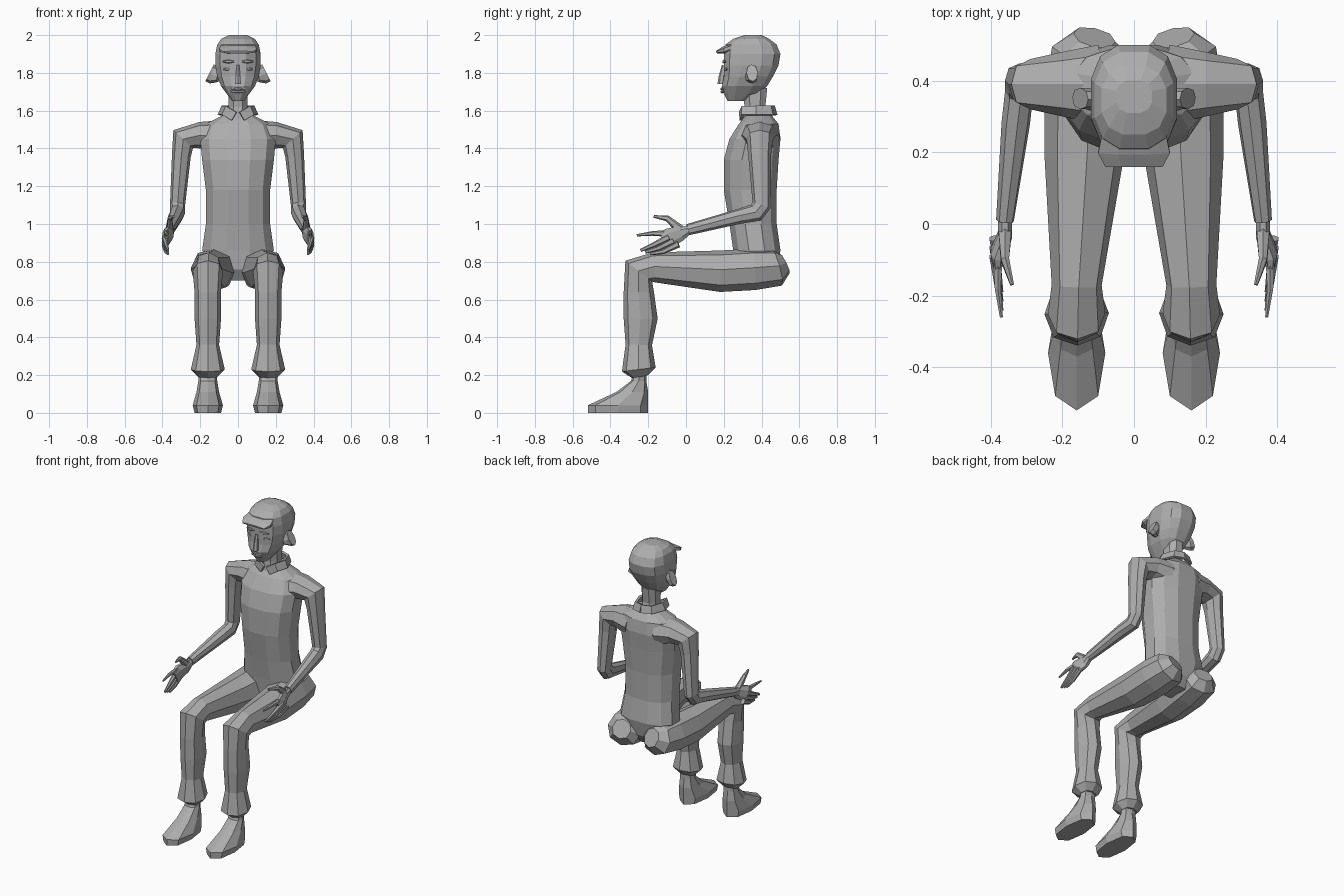
import bpy, bmesh
from math import cos, sin, pi, copysign
from mathutils import Vector

cube = bpy.data.objects.get("Cube")
if cube:
    bpy.data.objects.remove(cube, do_unlink=True)

shade = .42
color = (shade, shade, shade, 1)
grey = bpy.data.materials.new("plain grey")
grey.use_nodes = True
grey.diffuse_color = color
grey.node_tree.nodes["Principled BSDF"].inputs["Base Color"].default_value = color

X, Y, Z = Vector((1, 0, 0)), Vector((0, 1, 0)), Vector((0, 0, 1))


def section(center, across, along, width, depth, sides, flat_front, power):
    """Polygon with the given half sizes, boxier for a higher power."""
    points = []
    turn = pi / sides if flat_front else 0
    grow = cos(turn) ** (-2 / power)
    for i in range(sides):
        angle = 2 * pi * i / sides + turn
        c, s = [copysign(abs(value) ** (2 / power), value) * grow
                for value in (cos(angle), sin(angle))]
        points.append(center + across * width * c + along * depth * s)
    return points


def skin(name, rings, mirror):
    """Join successive sections with quads and close both ends."""
    bm = bmesh.new()
    loops = [[bm.verts.new(point) for point in ring] for ring in rings]
    for lower, upper in zip(loops, loops[1:]):
        for i in range(len(lower)):
            bm.faces.new((lower[i - 1], lower[i], upper[i], upper[i - 1]))
    bm.faces.new(loops[0])
    bm.faces.new(loops[-1])
    bmesh.ops.recalc_face_normals(bm, faces=bm.faces)
    mesh = bpy.data.meshes.new(name)
    bm.to_mesh(mesh)
    bm.free()
    mesh.materials.append(grey)
    part = bpy.data.objects.new(name, mesh)
    bpy.context.collection.objects.link(part)
    if mirror:
        part.modifiers.new("mirror", "MIRROR").use_mirror_merge = False


def stack(name, rows, sides=12, power=2.4, x=0, mirror=False, flat_front=True):
    """Level sections: height, half width, front y, back y."""
    rings = [section(Vector((x, (front + back) / 2, z)), X, Y, width,
                     (back - front) / 2, sides, flat_front, power)
             for z, width, front, back in rows]
    skin(name, rings, mirror)


def limb(name, rows, reference, sides=8, mirror=True, flat_front=False):
    """Sections square to a path: x, y, z, half size along reference, other half size."""
    path = [Vector(row[:3]) for row in rows]
    across, rings = reference, []
    for i, (*_, width, depth) in enumerate(rows):
        before = path[i] - path[max(i - 1, 0)]
        after = path[min(i + 1, len(path) - 1)] - path[i]
        heading = (before.normalized() + after.normalized()).normalized()
        across = (across - heading * across.dot(heading)).normalized()
        rings.append(section(path[i], across, heading.cross(across), width, depth,
                             sides, flat_front, 2.2))
    skin(name, rings, mirror)


def taper(name, path, thick, thin, mirror=True):
    """Finger-like part that narrows evenly from its root to its tip."""
    rows = []
    for i, point in enumerate(path):
        size = thick + (thin - thick) * i / (len(path) - 1)
        rows.append((*point, size, size * .8))
    limb(name, rows, Z, sides=6, mirror=mirror)


def ribbon(name, path, middle, end, mirror):
    """Thin strip across the face, thickest halfway along."""
    sizes = (end, middle, end)
    rows = [(*point, size, size * .8) for point, size in zip(path, sizes)]
    limb(name, rows, Z, sides=6, mirror=mirror)


# Body
stack("torso", [
    (.7, .07, .3, .44), (.76, .14, .26, .48), (.86, .19, .25, .5),
    (1, .17, .23, .48), (1.18, .17, .2, .48), (1.34, .19, .2, .49),
    (1.45, .2, .23, .5), (1.53, .17, .28, .49), (1.58, .07, .32, .45)])
stack("neck", [(1.54, .06, .3, .44), (1.62, .05, .31, .42), (1.72, .05, .3, .43)], sides=8)

# Folded collar, open at the front
collar_path = [(.02, .29, 1.57), (.07, .3, 1.6), (.09, .37, 1.6), (.06, .45, 1.6), (0, .47, 1.6)]
limb("collar", [(*point, .025, .008) for point in collar_path], Z, sides=4, flat_front=True)

# Shoulder and upper arm run on into the forearm
limb("arms", [
    (.1, .39, 1.46, .11, .09), (.2, .39, 1.47, .09, .07), (.29, .39, 1.45, .07, .07),
    (.3, .39, 1.36, .06, .05), (.32, .4, 1.1, .05, .04), (.32, .37, 1.06, .05, .04),
    (.33, .28, 1.04, .04, .04), (.36, .01, .97, .03, .025)], Y)

# Hands, palms facing inward
limb("palms", [
    (.36, .02, .97, .02, .02), (.36, -.03, .95, .04, .02),
    (.38, -.08, .93, .05, .02), (.38, -.12, .91, .05, .01)], Z, flat_front=True)
taper("thumbs", [(.36, -.03, .97), (.36, -.1, 1.03), (.34, -.17, 1.04)], .025, .007)
taper("index_fingers", [(.38, -.1, .95), (.38, -.18, .95), (.37, -.26, .94)], .018, .006)
for step, finger in enumerate(("middle_fingers", "ring_fingers", "little_fingers")):
    shift, drop = step * .025, step * .018
    taper(finger, [(.39, shift - .09, .93 - drop), (.38, shift - .17, .89 - drop),
                   (.37, shift - .24, .86 - drop / 2)], .019, .008)

# Seat, thigh, knee, shin and trouser cuff
limb("legs", [
    (.11, .52, .79, .06, .06), (.12, .48, .77, .11, .1), (.13, .36, .76, .12, .11),
    (.14, .18, .75, .11, .11), (.16, -.17, .77, .07, .08), (.16, -.25, .75, .08, .09),
    (.16, -.25, .64, .07, .08), (.16, -.24, .5, .07, .09), (.16, -.25, .36, .06, .07),
    (.16, -.25, .23, .09, .09), (.16, -.24, .19, .05, .04)], X)

# Feet
stack("feet", [
    (0, .07, -.52, -.2), (.04, .08, -.52, -.2), (.11, .06, -.37, -.2),
    (.17, .05, -.29, -.21), (.21, .05, -.28, -.21)],
    sides=8, x=.16, mirror=True, flat_front=False)

# Head
stack("head", [
    (1.65, .03, .22, .32), (1.69, .06, .2, .39), (1.73, .09, .19, .43),
    (1.78, .11, .2, .46), (1.84, .12, .2, .49), (1.9, .12, .2, .5),
    (1.95, .11, .21, .48), (1.98, .09, .25, .44), (2, .05, .31, .4)], power=2.6)

# Hair edge jutting over the forehead
limb("fringe", [(0, .25, 1.94, .09, .02), (0, .2, 1.92, .1, .02), (0, .16, 1.91, .08, .006)],
     X, mirror=False, flat_front=True)

# Face
taper("nose", [(0, .2, 1.84), (0, .19, 1.78), (0, .19, 1.74)], .01, .024, mirror=False)
for lip, z in (("upper_lip", 1.715), ("lower_lip", 1.7)):
    ribbon(lip, [(-.04, .2, z), (0, .19, z), (.04, .2, z)], .009, .004, mirror=False)
for feature, z, y in (("eyes", 1.82, .21), ("eyebrows", 1.86, .2)):
    ribbon(feature, [(.02, y, z), (.05, y, z), (.08, y + .01, z)], .01, .004, mirror=True)

# Ears
limb("ears", [(.1, .33, 1.78, .02, .03), (.13, .35, 1.79, .03, .05), (.15, .35, 1.8, .03, .05)], Y)
